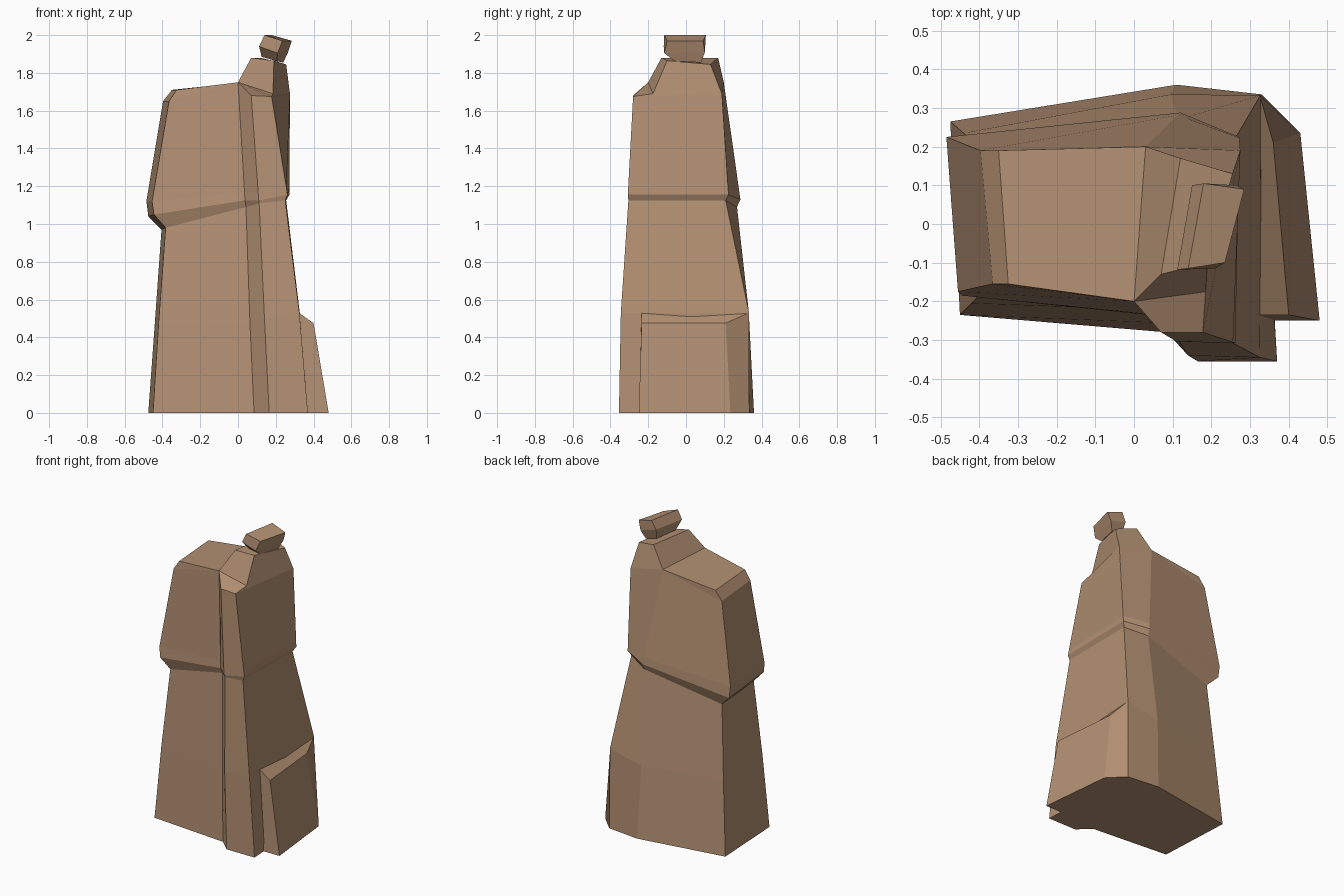
import bpy, bmesh


def make(name, verts, faces, mat):
    bm = bmesh.new()
    vs = [bm.verts.new(v) for v in verts]
    for f in faces:
        bm.faces.new([vs[i] for i in f])
    bmesh.ops.recalc_face_normals(bm, faces=bm.faces)
    me = bpy.data.meshes.new(name)
    bm.to_mesh(me)
    bm.free()
    ob = bpy.data.objects.new(name, me)
    bpy.context.collection.objects.link(ob)
    me.materials.append(mat)
    return ob


def walls(levels, n):
    # quads joining stacked rings of n corners
    return [(k * n + i, k * n + (i + 1) % n, (k + 1) * n + (i + 1) % n, (k + 1) * n + i)
            for k in range(levels - 1) for i in range(n)]


def lerp(a, b, t):
    return tuple(p + (q - p) * t for p, q in zip(a, b))


rock = bpy.data.materials.new("rock")
rock.diffuse_color = (0.45, 0.28, 0.17, 1)

# Pillar rings: front left, front step (two), front right, back right, back, back left
base = [(-.45, -.235, 0), (.085, -.28, 0), (.165, -.355, 0), (.37, -.355, 0),
        (.33, .335, 0), (.11, .36, 0), (-.475, .265, 0)]
knee = [(-.42, -.205, .48), (.063, -.255, .48), (.14, -.34, .5), (.325, -.345, .53),
        (.327, .333, .53), (.095, .335, .48), (-.44, .235, .48)]
neck = [(-.383, -.165, .98), (.042, -.222, 1.09), (.112, -.297, 1.11), (.25, -.305, 1.125),
        (.255, .21, 1.125), (.115, .27, 1.09), (-.405, .2, .97)]
lip = [(-.445, -.185, 1.05), (.037, -.235, 1.125), (.11, -.304, 1.125), (.262, -.308, 1.155),
       (.272, .225, 1.155), (.12, .288, 1.13), (-.475, .225, 1.04)]
top = [(-.365, -.155, 1.65), (0, -.2, 1.75), (.07, -.28, 1.68), (.178, -.28, 1.675),
       (.275, .19, 1.69), (.03, .2, 1.75), (-.397, .19, 1.65)]
belly = [lerp(a, b, .07) for a, b in zip(lip, top)]
belly[0], belly[6] = (-.455, -.175, 1.12), (-.485, .225, 1.12)

# Sloped shoulder and head on top of the pillar
crown = [(-.325, -.155, 1.71), (-.35, .19, 1.71),                       # 42, 43
         (.185, -.175, 1.69),                                            # 44
         (.07, -.13, 1.88), (.19, -.1, 1.865), (.255, .13, 1.845), (.12, .17, 1.88)]  # 45-48
A, B, C, D, H, I, J = range(35, 42)
cap = [(A, B, 42), (J, 43, I), (A, 42, 43, J), (42, B, I, 43),
       (B, C, D, 44), (B, 44, 46, 45), (B, 45, 48, I), (I, 48, 47, H),
       (D, H, 47, 46, 44), (45, 46, 47, 48)]
make("rock_pillar", base + knee + neck + lip + belly + top + crown,
     [tuple(range(7))] + walls(6, 7) + cap, rock)

# Buttress against the right side
make("side_buttress",
     [(.28, -.25, 0), (.48, -.25, 0), (.43, .235, 0), (.33, .335, 0),
      (.28, -.235, .56), (.4, -.235, .475), (.36, .21, .475), (.325, .333, .53)],
     [(0, 1, 2, 3), (4, 5, 6, 7)] + walls(2, 4), rock)

# Tilted stone balanced on the head
make("balanced_stone",
     [(.125, -.07, 1.885), (.205, -.06, 1.862), (.24, .08, 1.855), (.16, .08, 1.875),
      (.112, -.118, 1.94), (.21, -.115, 1.905), (.265, .1, 1.91), (.15, .1, 1.945),
      (.14, -.115, 2.0), (.235, -.1, 1.97), (.285, .09, 1.97), (.18, .105, 2.0)],
     [(0, 1, 2, 3), (8, 9, 10, 11)] + walls(3, 4), rock)
